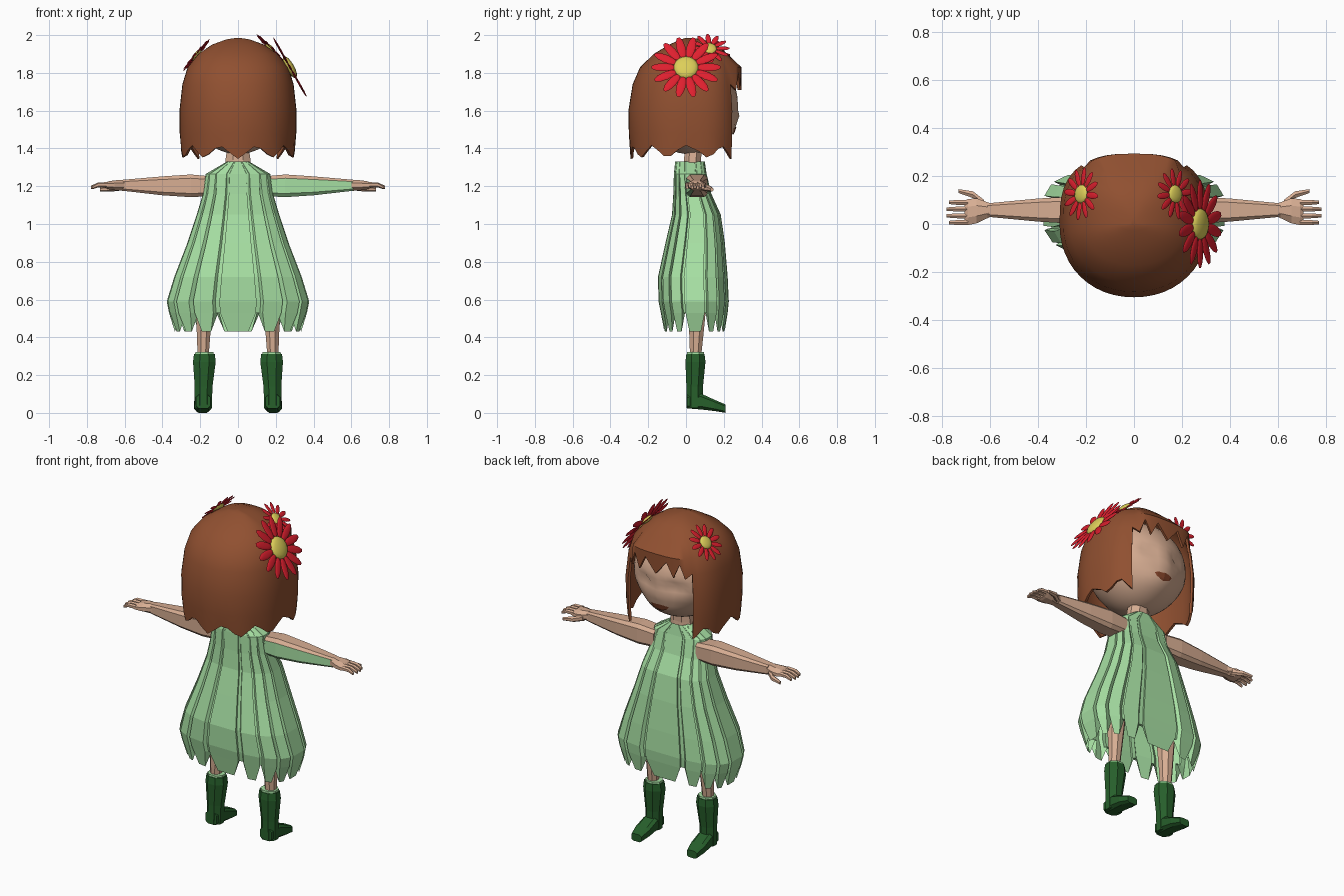
import bpy
import bmesh
from math import sin, cos, pi, exp, radians
from mathutils import Vector, Matrix

cube = bpy.data.objects.get("Cube")
if cube:
    bpy.data.objects.remove(cube, do_unlink=True)


def material(name, r, g, b):
    m = bpy.data.materials.new(name)
    m.use_nodes = True
    m.diffuse_color = (r, g, b, 1)
    bsdf = m.node_tree.nodes["Principled BSDF"]
    bsdf.inputs["Base Color"].default_value = (r, g, b, 1)
    bsdf.inputs["Roughness"].default_value = 0.8
    return m


SKIN = material("skin", .68, .42, .29)
HAIR = material("brown_hair", .28, .08, .03)
DRESS = material("pale_green", .39, .75, .37)
BOOT = material("dark_green", .02, .115, .024)
RED = material("petal_red", .74, .014, .028)
YELLOW = material("flower_yellow", .72, .62, .1)
MOUTH = material("mouth_brown", .22, .055, .022)

X, Y, Z = Vector((1, 0, 0)), Vector((0, 1, 0)), Vector((0, 0, 1))


def finish(name, bm, mats, smooth=False, thickness=0):
    bmesh.ops.recalc_face_normals(bm, faces=bm.faces)
    mesh = bpy.data.meshes.new(name)
    bm.to_mesh(mesh)
    bm.free()
    for m in mats:
        mesh.materials.append(m)
    ob = bpy.data.objects.new(name, mesh)
    bpy.context.collection.objects.link(ob)
    bpy.ops.object.select_all(action='DESELECT')
    ob.select_set(True)
    bpy.context.view_layer.objects.active = ob
    if thickness:
        mod = ob.modifiers.new("thickness", 'SOLIDIFY')
        mod.thickness = thickness
        mod.offset = -1
        bpy.ops.object.modifier_apply(modifier=mod.name)
    if smooth:
        bpy.ops.object.shade_smooth_by_angle(angle=radians(40))
    return ob


def loft(bm, rings, caps=True, keep=lambda row, col: True):
    """Skin closed rings of points, leaving out the faces that keep rejects."""
    rows = [[bm.verts.new(p) for p in ring] for ring in rings]
    n = len(rows[0])
    for r in range(len(rows) - 1):
        for k in range(n):
            j = (k + 1) % n
            if keep(r, k):
                bm.faces.new((rows[r][k], rows[r][j], rows[r + 1][j], rows[r + 1][k]))
    if caps:
        bm.faces.new(rows[0])
        bm.faces.new(rows[-1])


def power(value, p):
    return abs(value) ** p * (1 if value >= 0 else -1)


def tube(bm, stations, u, v, n=8, p=1):
    """Tube through (x, y, z, radius along u, radius along v); small p is boxier."""
    angles = [2 * pi * (k + .5) / n for k in range(n)]
    grow = 1 / cos(pi / n) ** p
    loft(bm, [[Vector((x, y, z)) + u * a * grow * power(cos(t), p) + v * b * grow * power(sin(t), p)
               for t in angles] for x, y, z, a, b in stations])


# Pleated dress: each pleat has two outer points and two groove points
PLEATS = 16
profile = [(1.33, .06, -.058, .10), (1.265, .172, -.065, .11), (1.16, .187, -.068, .135),
           (1.05, .22, -.075, .185), (.9, .27, -.11, .207), (.72, .34, -.15, .222),
           (.59, .38, -.147, .228), (.53, .368, -.135, .222)]


def dress_ring(z, rx, back, front, row):
    hem = row == len(profile)
    depth = .98 if row < 2 else .92
    ring = []
    for i in range(PLEATS):
        for off, groove in ((.02, 0), (.8, 0), (.83, 1), (.99, 1)):
            if hem and not groove:
                off = .2 if off < .5 else .62
            t = 2 * pi * (i + off - .41) / PLEATS - pi / 2
            f = depth if groove else 1
            p = .62 if sin(t) > 0 else .72
            mid, half = (front + back) / 2, (front - back) / 2
            height = z + .1 if hem and groove else z
            ring.append((rx * f * power(cos(t), p), mid + half * f * power(sin(t), p), height))
    return ring


bm = bmesh.new()
rings = [dress_ring(*p, i) for i, p in enumerate(profile)]
rings.append(dress_ring(.43, .335, -.115, .205, len(profile)))
loft(bm, rings, caps=False)
finish("pleated_dress", bm, [DRESS])

# Arms, hands, legs and boots on both sides
for side, word in ((1, "left"), (-1, "right")):
    def part(name, runs, mats):
        bm = bmesh.new()
        for stations, *shape in runs:
            tube(bm, [(side * s[0], *s[1:]) for s in stations], *shape)
        return finish(word + "_" + name, bm, mats)

    arm = part("arm", [([(.14, .058, 1.2, .052, .052), (.25, .058, 1.202, .057, .06),
                         (.4, .058, 1.202, .048, .05), (.61, .058, 1.205, .028, .029)],
                        Y, Z, 8, .45)], [SKIN, DRESS])
    # Sleeve panel on the lower rear of one arm
    if side > 0:
        for f in arm.data.polygons:
            if f.normal.y < -.5 and f.normal.z < .3:
                f.material_index = 1

    hand = [([(.6, .058, 1.205, .029, .03), (.655, .055, 1.205, .052, .026),
              (.69, .05, 1.205, .054, .02), (.705, .048, 1.203, .05, .012)], Y, Z)]
    for i in range(4):
        y, tip = .006 + .028 * i, .784 - .009 * abs(i - 1.5)
        hand.append(([(.69, y, 1.208, .011, .012), (.74, y, 1.207, .01, .011),
                      (tip, y, 1.193, .007, .008)], Y, Z, 6))
    hand.append(([(.625, .085, 1.195, .016, .016), (.67, .122, 1.188, .014, .014),
                  (.73, .137, 1.182, .008, .009)], Y, Z, 6))
    part("hand", hand, [SKIN])

    part("leg", [([(.185, .05, .28, .028, .028), (.182, .055, .42, .036, .038),
                   (.175, .06, .7, .055, .06)], X, Y)], [SKIN])
    part("sock_rim", [([(.178, .05, .29, .05, .046), (.178, .05, .323, .048, .044)],
                       X, Y)], [DRESS])
    part("boot", [([(.178, .05, .312, .055, .048), (.178, .05, .27, .06, .053),
                    (.182, .046, .14, .047, .044), (.184, .045, .025, .045, .043)], X, Y),
                  ([(.184, .004, .06, .038, .036), (.184, .08, .06, .045, .042),
                    (.186, .15, .04, .046, .03), (.187, .21, .022, .034, .022)],
                   X, Z, 8, .55)], [BOOT])

# Neck
bm = bmesh.new()
tube(bm, [(0, .035, 1.27, .07, .05), (0, .035, 1.34, .066, .045),
          (0, .04, 1.46, .05, .045)], X, Y)
finish("neck", bm, [SKIN])

# Head with soft eye hollows, nose and narrowing chin
bm = bmesh.new()
bmesh.ops.create_uvsphere(bm, u_segments=36, v_segments=26, radius=1)
for v in bm.verts:
    v.co = Vector((v.co.x * .285, v.co.y * .255 + .02, v.co.z * .265 + 1.635))
    v.co.x *= 1 - .6 * max(0, 1.58 - v.co.z)
    if v.co.y > .05:
        x, z = abs(v.co.x), v.co.z
        v.co.y -= .03 * exp(-((x - .1) / .05) ** 2 - ((z - 1.63) / .03) ** 2)
        v.co.y += .014 * exp(-(x / .03) ** 2 - ((z - 1.565) / .03) ** 2)
        v.co.y += .025 * exp(-(x / .12) ** 2 - ((z - 1.47) / .06) ** 2)
head = finish("head", bm, [SKIN], smooth=True)

# Mouth: a thin smile-shaped patch laid on the face
bm = bmesh.new()
grid = []
for i in range(13):
    s = i / 6 - 1
    mid, half = 1.478 + .015 * s * s, .03 * (1 - s * s) + .001
    grid.append([bm.verts.new((.07 * s, .28, mid + half * h / 2)) for h in (-2, -1, 0, 1, 2)])
for a, b in zip(grid, grid[1:]):
    for h in range(4):
        bm.faces.new((a[h], b[h], b[h + 1], a[h + 1]))
mouth = finish("mouth", bm, [MOUTH])
wrap = mouth.modifiers.new("lay_on_face", 'SHRINKWRAP')
wrap.target = head
wrap.wrap_mode = 'ABOVE_SURFACE'
wrap.offset = .004

# Bobbed hair: open at the face, jagged fringe and hem
COLS, FRONT = 48, 12
levels = [(1.985, .04), (1.977, .2), (1.95, .44), (1.9, .68), (1.83, .86), (1.74, .95),
          (1.6, 1), (1.48, .995), (1.40, .975)]
FRINGE = 5


def hair_point(row, k):
    z, s = levels[row]
    d = abs((k - FRONT + COLS // 2) % COLS - COLS // 2)
    t = 2 * pi * k / COLS
    rx, p, ry = .31 * s, .95, .305 * s ** 1.5
    if sin(t) > 0:
        p, ry = .7, .288 * s ** .7
    if d < 5 and row >= FRINGE - 1:
        # The fringe swells out over the brow
        rx, ry = .31 * (.95 if row >= FRINGE else .9), .293
        if row >= FRINGE:
            z = 1.71 if k % 2 == 0 else 1.795
    if row == len(levels) - 1:
        lock = (d - 5) / 4.75
        z = 1.345 + .15 * abs(lock - round(lock))
    return (rx * power(cos(t), p), ry * power(sin(t), p), z)


bm = bmesh.new()
loft(bm, [[hair_point(r, k) for k in range(COLS)] for r in range(len(levels))], caps=False,
     keep=lambda r, k: r < FRINGE or not FRONT - 5 <= k < FRONT + 5)
bmesh.ops.holes_fill(bm, edges=[e for e in bm.edges if all(v.co.z > 1.98 for v in e.verts)
                                and e.is_boundary], sides=0)
bmesh.ops.delete(bm, geom=[v for v in bm.verts if not v.link_faces], context='VERTS')
finish("hair", bm, [HAIR], smooth=True, thickness=.014)


# Daisies tucked into the hair
def daisy(name, centre, normal, radius, petals):
    bm = bmesh.new()
    for i in range(petals):
        spin = Matrix.Rotation(2 * pi * i / petals, 4, 'Z')
        shape = Matrix.Translation((radius * .64, 0, 0)) @ Matrix.Diagonal(
            (radius * .36, radius * .13, radius * .03, 1))
        bmesh.ops.create_uvsphere(bm, u_segments=10, v_segments=6, radius=1, matrix=spin @ shape)
    count = len(bm.faces)
    bmesh.ops.create_uvsphere(bm, u_segments=16, v_segments=8, radius=1, matrix=Matrix.Diagonal(
        (radius * .35, radius * .35, radius * .12, 1)))
    for i, f in enumerate(bm.faces):
        f.material_index = int(i >= count)
    turn = Vector(normal).to_track_quat('Z', 'Y').to_matrix().to_4x4()
    bm.transform(Matrix.Translation(centre) @ turn)
    finish(name, bm, [RED, YELLOW], smooth=True)


daisy("large_daisy", (.275, 0, 1.83), (.87, 0, .49), .187, 14)
daisy("left_small_daisy", (.172, .125, 1.93), (.7, .1, .7), .108, 12)
daisy("right_small_daisy", (-.22, .125, 1.895), (-.76, .1, .64), .112, 12)
